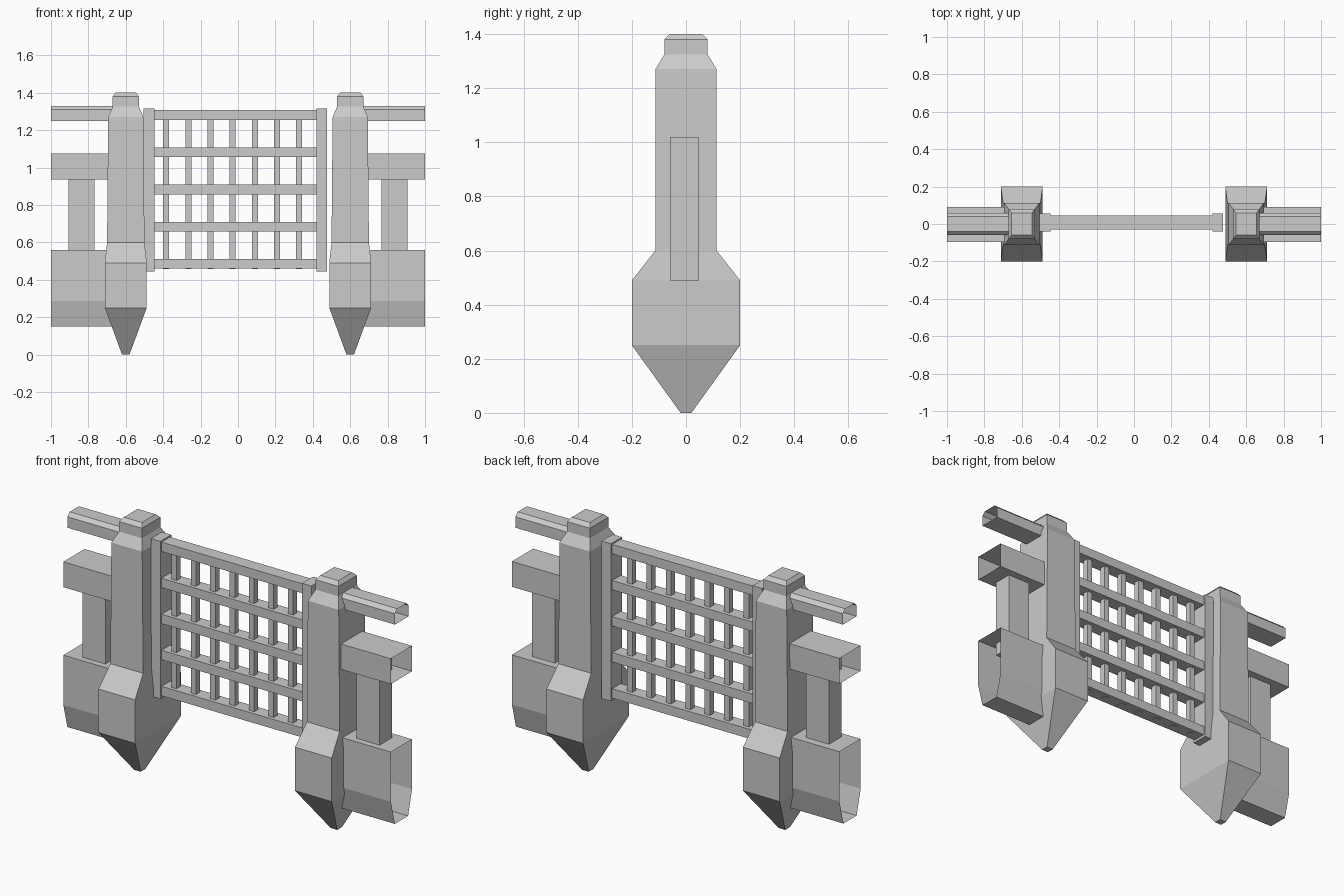
import bpy, bmesh

if "Cube" in bpy.data.objects:
    bpy.data.objects.remove(bpy.data.objects["Cube"])


def finish(name, bm):
    bmesh.ops.recalc_face_normals(bm, faces=bm.faces)
    me = bpy.data.meshes.new(name)
    bm.to_mesh(me)
    bm.free()
    ob = bpy.data.objects.new(name, me)
    bpy.context.collection.objects.link(ob)
    return ob


def bridge(bm, rings):
    for a, b in zip(rings, rings[1:]):
        n = len(a)
        for i in range(n):
            bm.faces.new((a[i], a[(i + 1) % n], b[(i + 1) % n], b[i]))


def box(name, x0, x1, y0, y1, z0, z1):
    bm = bmesh.new()
    bmesh.ops.create_cube(bm, size=1)
    for v in bm.verts:
        v.co = (x1 if v.co.x > 0 else x0,
                y1 if v.co.y > 0 else y0,
                z1 if v.co.z > 0 else z0)
    return finish(name, bm)


def tower(name, cx, profile):
    # stacked rectangular sections: z, half width x, half width y
    bm = bmesh.new()
    rings = [[bm.verts.new((cx + sx * hx, sy * hy, z))
              for sx, sy in ((-1, -1), (1, -1), (1, 1), (-1, 1))]
             for z, hx, hy in profile]
    bridge(bm, rings)
    bm.faces.new(rings[0])
    bm.faces.new(rings[-1])
    return finish(name, bm)


def tube(name, xa, xb, section):
    # open-ended beam along x from a y,z section
    bm = bmesh.new()
    bridge(bm, [[bm.verts.new((x, y, z)) for y, z in section] for x in (xa, xb)])
    return finish(name, bm)


POST = [(0, .02, .02), (.25, .112, .2), (.49, .112, .2), (.6, .1, .113),
        (1.27, .094, .113), (1.325, .07, .08), (1.38, .07, .08), (1.4, .055, .06)]
RAIL = [(-.06, 1.25), (.06, 1.25), (.06, 1.31), (.04, 1.33), (-.04, 1.33), (-.06, 1.31)]
BEAM = [(-.095, .935), (.09, .935), (.09, 1.075), (-.095, 1.075)]
BASE = [(-.06, .15), (.055, .15), (.09, .285), (.09, .56), (-.095, .56), (-.095, .285)]

# posts and the wall stubs on both sides
for side, s in (("left", -1), ("right", 1)):
    tower(side + "_post", s * .6, POST)
    tube(side + "_top_rail", s * .63, s, RAIL)
    tube(side + "_middle_beam", s * .6, s, BEAM)
    tube(side + "_base_wall", s * .62, s, BASE)
    xa, xb = sorted((s * .767, s * .907))
    box(side + "_column", xa, xb, -.06, .048, .49, 1.02)

# gate stiles
box("left_gate_stile", -.504, -.446, -.04, .055, .445, 1.315)
box("right_gate_stile", .419, .476, -.04, .055, .445, 1.315)

# gate crossbars
for i in range(5):
    z = .485 + i * .199
    box("gate_crossbar", -.46, .43, -.03, .045, z - .026, z + .026)

# gate vertical bars
for i in range(7):
    x = -.384 + i * .1185
    box("gate_bar", x - .016, x + .016, -.01, .024, .457, 1.28)
